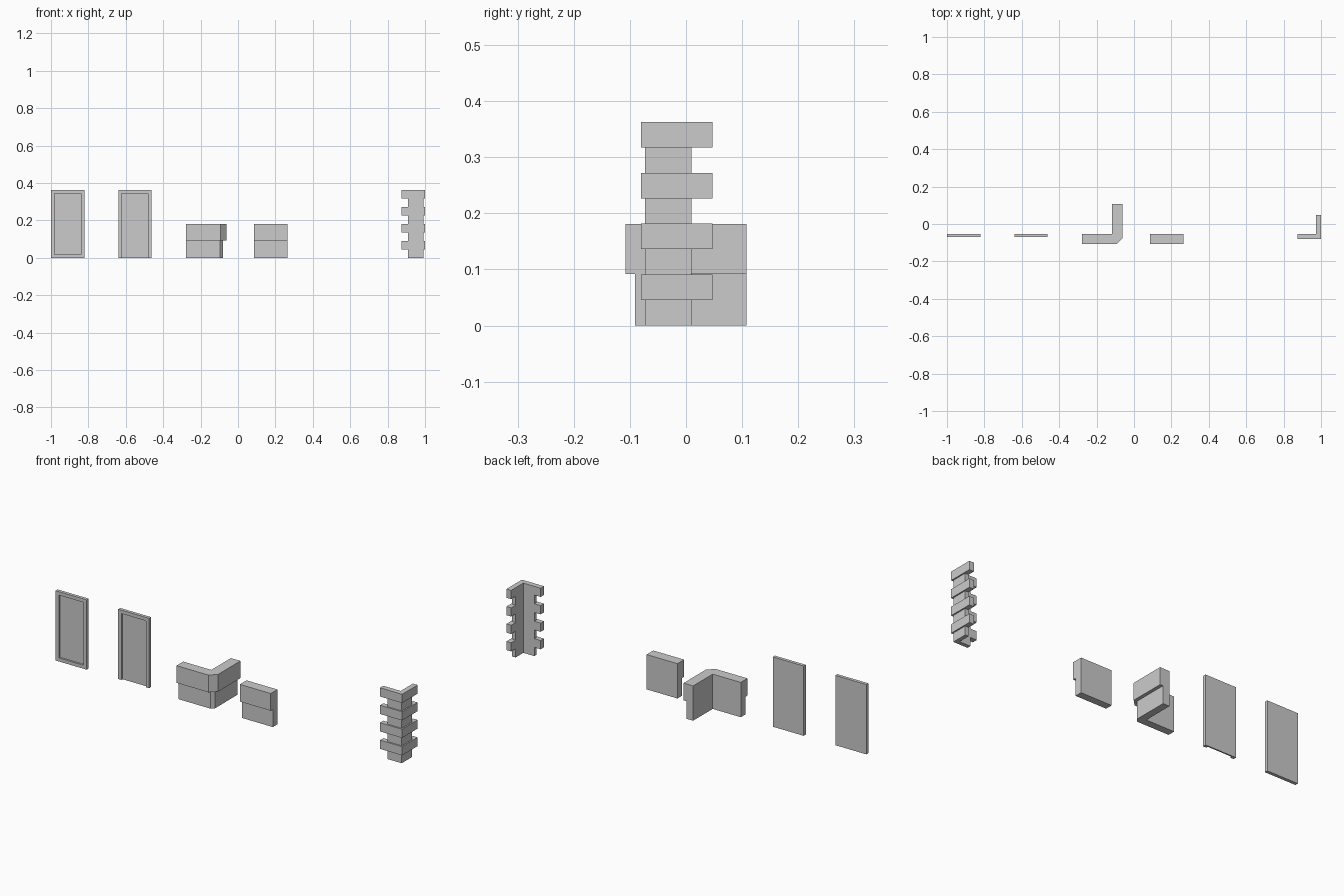
import bpy, bmesh

if "Cube" in bpy.data.objects:
    bpy.data.objects.remove(bpy.data.objects["Cube"])

H = 0.363        # full height of panels and corner stones
BACK = -0.053    # shared wall plane


def loft(name, rings):
    """Skin a stack of (z, outline) rings into one closed solid."""
    bm = bmesh.new()
    layers = [[bm.verts.new((x, y, z)) for x, y in pts] for z, pts in rings]
    n = len(layers[0])
    for a, b in zip(layers, layers[1:]):
        for i in range(n):
            j = (i + 1) % n
            bm.faces.new((a[i], a[j], b[j], b[i]))
    bm.faces.new(layers[0][::-1])
    bm.faces.new(layers[-1])
    bmesh.ops.remove_doubles(bm, verts=bm.verts, dist=1e-5)
    flat = [f for f in bm.faces if f.calc_area() < 1e-8]
    bmesh.ops.delete(bm, geom=flat, context='FACES')
    bmesh.ops.recalc_face_normals(bm, faces=bm.faces)
    me = bpy.data.meshes.new(name)
    bm.to_mesh(me)
    bm.free()
    ob = bpy.data.objects.new(name, me)
    bpy.context.collection.objects.link(ob)
    return ob


def frame_section(x0, x1, front, floor, b):
    """Plan of a panel whose middle is set back to 'floor'."""
    return [(x0, BACK), (x1, BACK), (x1, front), (x1 - b, front),
            (x1 - b, floor), (x0 + b, floor), (x0 + b, front), (x0, front)]


def panel(name, x0, x1, closed):
    b, front, floor = 0.018, -0.070, -0.060
    solid = frame_section(x0, x1, front, front, b)
    sunk = frame_section(x0, x1, front, floor, b)
    rings = [(0, solid), (b, solid), (b, sunk)] if closed else [(0, sunk)]
    loft(name, rings + [(H - b, sunk), (H - b, solid), (H, solid)])


def corner_plan(xa, front, right, yb, inner, c0, c1):
    """L-shaped plan with a chamfered outer corner."""
    return [(xa, BACK), (xa, front), c0, c1, (right, yb), (inner, yb), (inner, BACK)]


# Recessed panels
panel("framed_panel", -1.0, -0.822, True)
panel("open_bottom_panel", -0.64, -0.462, False)

# Stepped plinth, corner piece
PZ = 0.181
low = corner_plan(-0.278, -0.091, -0.079, 0.108, -0.1165,
                  (-0.095, -0.091), (-0.079, -0.075))
high = corner_plan(-0.278, -0.108, -0.0615, 0.108, -0.1165,
                   (-0.094, -0.108), (-0.0615, -0.0755))
loft("plinth_corner", [(0, low), (0.0915, low), (0.0915, high), (PZ, high)])


# Stepped plinth, straight piece
def strip(front):
    return [(0.086, BACK), (0.264, BACK), (0.264, front), (0.086, front)]


loft("plinth_straight", [(0, strip(-0.091)), (0.0915, strip(-0.091)),
                         (0.0915, strip(-0.108)), (PZ, strip(-0.108))])


# Corner stones, alternating short and long courses
def stone(xa, front, right, yb):
    inner = 0.973
    return [(xa, BACK), (xa, front), (right, front), (right, yb), (inner, yb), (inner, BACK)]


short = stone(0.910, -0.073, 0.993, 0.010)
long = stone(0.873, -0.080, 1.0, 0.047)
rings = []
for i in range(8):
    plan = long if i % 2 else short
    rings += [(H * i / 8, plan), (H * (i + 1) / 8, plan)]
loft("corner_stones", rings)
